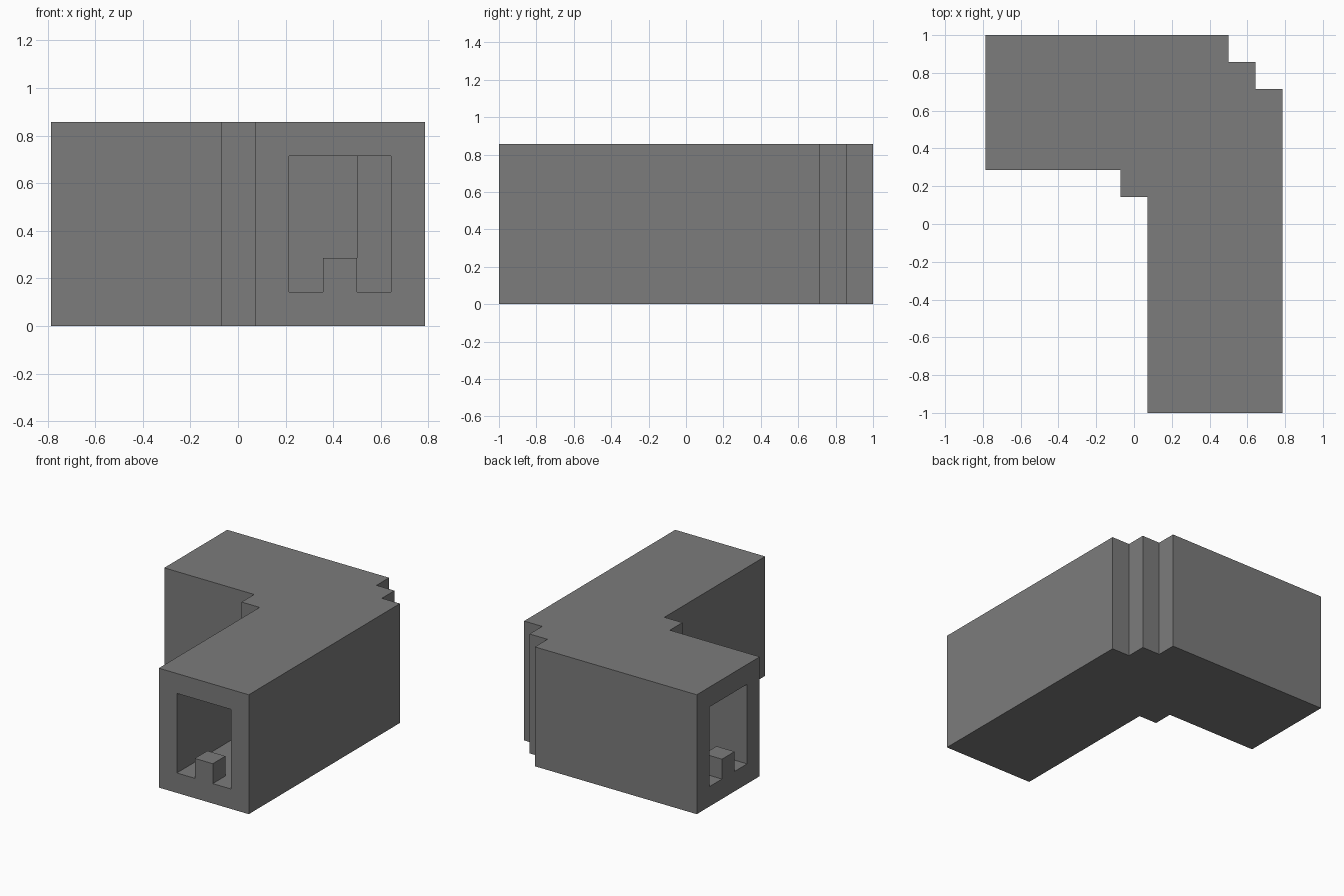
import bpy
import bmesh
from mathutils import Vector

U = 1 / 7                      # block unit
ORIGIN = Vector((5.5, 7, 0))   # plan centre in block units

default = bpy.data.objects.get("Cube")
if default:
    bpy.data.objects.remove(default, do_unlink=True)

grey = bpy.data.materials.new("stone_grey")
grey.use_nodes = True
grey.diffuse_color = (0.2, 0.2, 0.2, 1)
grey.node_tree.nodes["Principled BSDF"].inputs["Base Color"].default_value = (0.2, 0.2, 0.2, 1)


def prism(name, plan, z0, z1):
    """Extrude a plan outline, given in block units, from z0 to z1."""
    bm = bmesh.new()
    verts = [bm.verts.new((Vector((x, y, z0)) - ORIGIN) * U) for x, y in plan]
    base = bm.faces.new(verts)
    top = bmesh.ops.extrude_face_region(bm, geom=[base])["geom"]
    moved = [v for v in top if isinstance(v, bmesh.types.BMVert)]
    bmesh.ops.translate(bm, verts=moved, vec=(0, 0, (z1 - z0) * U))
    bmesh.ops.recalc_face_normals(bm, faces=bm.faces)
    mesh = bpy.data.meshes.new(name)
    bm.to_mesh(mesh)
    bm.free()
    mesh.materials.append(grey)
    obj = bpy.data.objects.new(name, mesh)
    bpy.context.collection.objects.link(obj)
    return obj


def combine(target, tool, operation):
    """Apply a boolean and discard the tool object."""
    mod = target.modifiers.new(operation.lower(), "BOOLEAN")
    mod.operation = operation
    mod.solver = "EXACT"
    mod.object = tool
    bpy.context.view_layer.objects.active = target
    bpy.ops.object.modifier_apply(modifier=mod.name)
    bpy.data.objects.remove(tool, do_unlink=True)


# Corner tunnel body with stepped inner and outer corners
body = prism("tunnel_body", [
    (6, 0), (11, 0), (11, 12), (10, 12), (10, 13), (9, 13), (9, 14),
    (0, 14), (0, 9), (5, 9), (5, 8), (6, 8)], 0, 6)

# Hollow passage, open at both ends
passage = prism("passage_cutter", [
    (7, -1), (10, -1), (10, 12), (9, 12), (9, 13),
    (-1, 13), (-1, 10), (6, 10), (6, 9), (7, 9)], 1, 5)
passage.hide_render = True
combine(body, passage, "DIFFERENCE")

# One floor block at each opening, sunk into the floor
for x, y in ((8, 0), (0, 11)):
    block = prism("floor_block", [(x, y), (x + 1, y), (x + 1, y + 1), (x, y + 1)], 0.5, 2)
    combine(body, block, "UNION")
